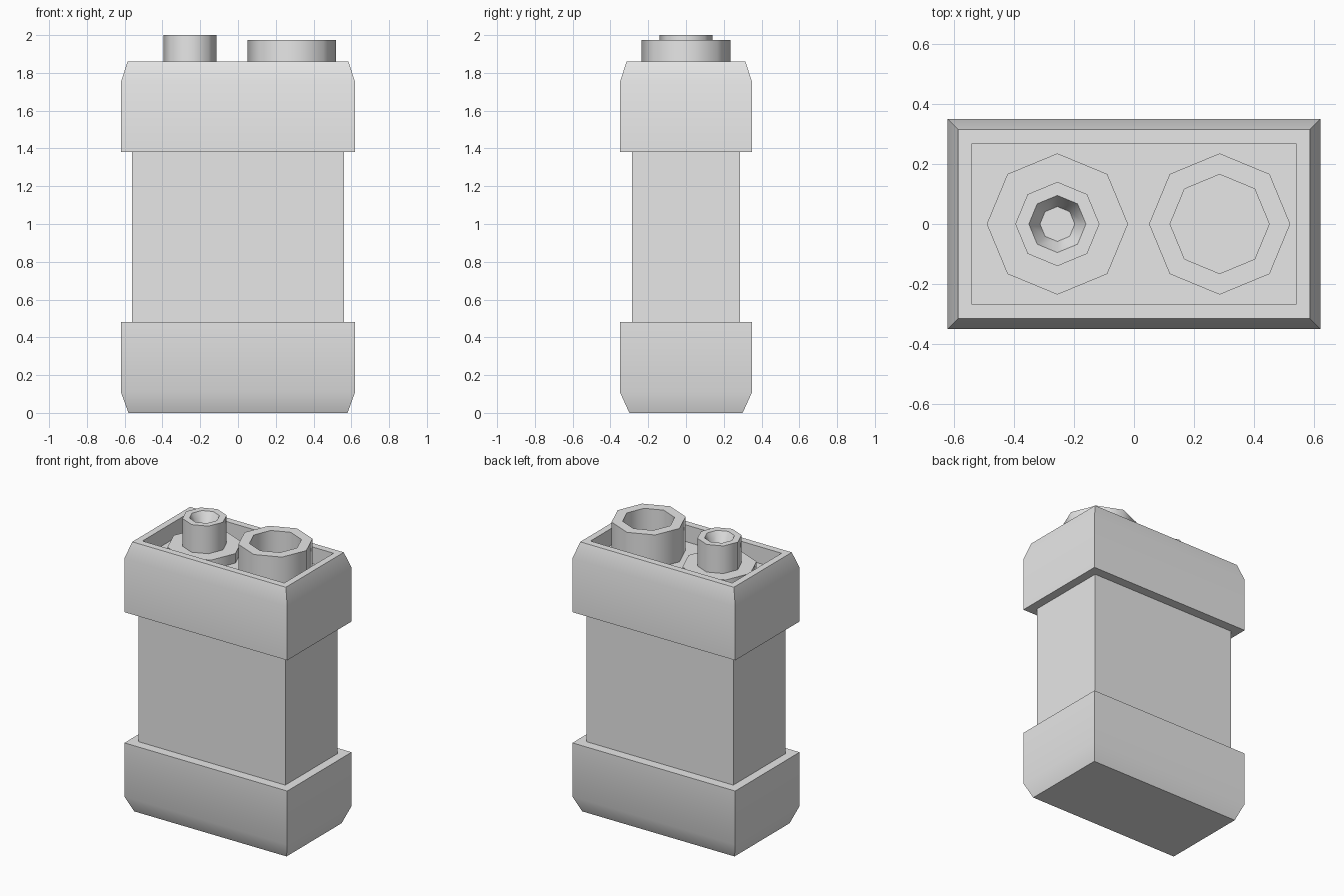
import bpy
import bmesh
from math import cos, sin, tau, radians

cube = bpy.data.objects.get("Cube")
if cube:
    bpy.data.objects.remove(cube, do_unlink=True)

# Single plain colour
grey = bpy.data.materials.new("light grey")
grey.use_nodes = True
grey.diffuse_color = (0.8, 0.8, 0.8, 1)
grey.node_tree.nodes["Principled BSDF"].inputs["Base Color"].default_value = (0.8, 0.8, 0.8, 1)


def rectangle(half_x, half_y, z):
    return [(sx * half_x, sy * half_y, z)
            for sx, sy in ((1, 1), (-1, 1), (-1, -1), (1, -1))]


def octagon(x, radius, z):
    return [(x + radius * cos(tau * i / 8), radius * sin(tau * i / 8), z)
            for i in range(8)]


def loft(name, rings):
    """Skin consecutive rings and close both ends."""
    bm = bmesh.new()
    loops = [[bm.verts.new(p) for p in ring] for ring in rings]
    n = len(loops[0])
    for low, high in zip(loops, loops[1:]):
        for i in range(n):
            j = (i + 1) % n
            bm.faces.new((low[i], low[j], high[j], high[i]))
    bm.faces.new(loops[0][::-1])
    bm.faces.new(loops[-1])
    mesh = bpy.data.meshes.new(name)
    bm.to_mesh(mesh)
    bm.free()
    mesh.materials.append(grey)
    obj = bpy.data.objects.new(name, mesh)
    bpy.context.collection.objects.link(obj)
    bpy.ops.object.select_all(action="DESELECT")
    obj.select_set(True)
    bpy.context.view_layer.objects.active = obj
    bpy.ops.object.shade_smooth_by_angle(angle=radians(50))
    return obj


FLOOR = 1.745

# Casing: chamfered base, narrower body, chamfered cap with a sunken tray
loft("base", [rectangle(0.58, 0.30, 0), rectangle(0.62, 0.35, 0.11),
              rectangle(0.62, 0.35, 0.48)])
loft("body", [rectangle(0.56, 0.285, 0.46), rectangle(0.56, 0.285, 1.40)])
loft("cap", [rectangle(0.62, 0.35, 1.38), rectangle(0.62, 0.35, 1.75),
             rectangle(0.585, 0.315, 1.86), rectangle(0.54, 0.268, 1.86),
             rectangle(0.54, 0.268, FLOOR)])

# Small terminal: wide foot, post and tapered socket
post_x = -0.255
loft("small_terminal", [octagon(post_x, 0.235, FLOOR), octagon(post_x, 0.235, 1.81),
                        octagon(post_x, 0.14, 1.81), octagon(post_x, 0.14, 2.0),
                        octagon(post_x, 0.095, 2.0), octagon(post_x, 0.058, 1.92)])

# Large terminal: open cup
cup_x = 0.285
loft("large_terminal", [octagon(cup_x, 0.235, FLOOR), octagon(cup_x, 0.235, 1.975),
                        octagon(cup_x, 0.165, 1.975), octagon(cup_x, 0.165, 1.80)])
